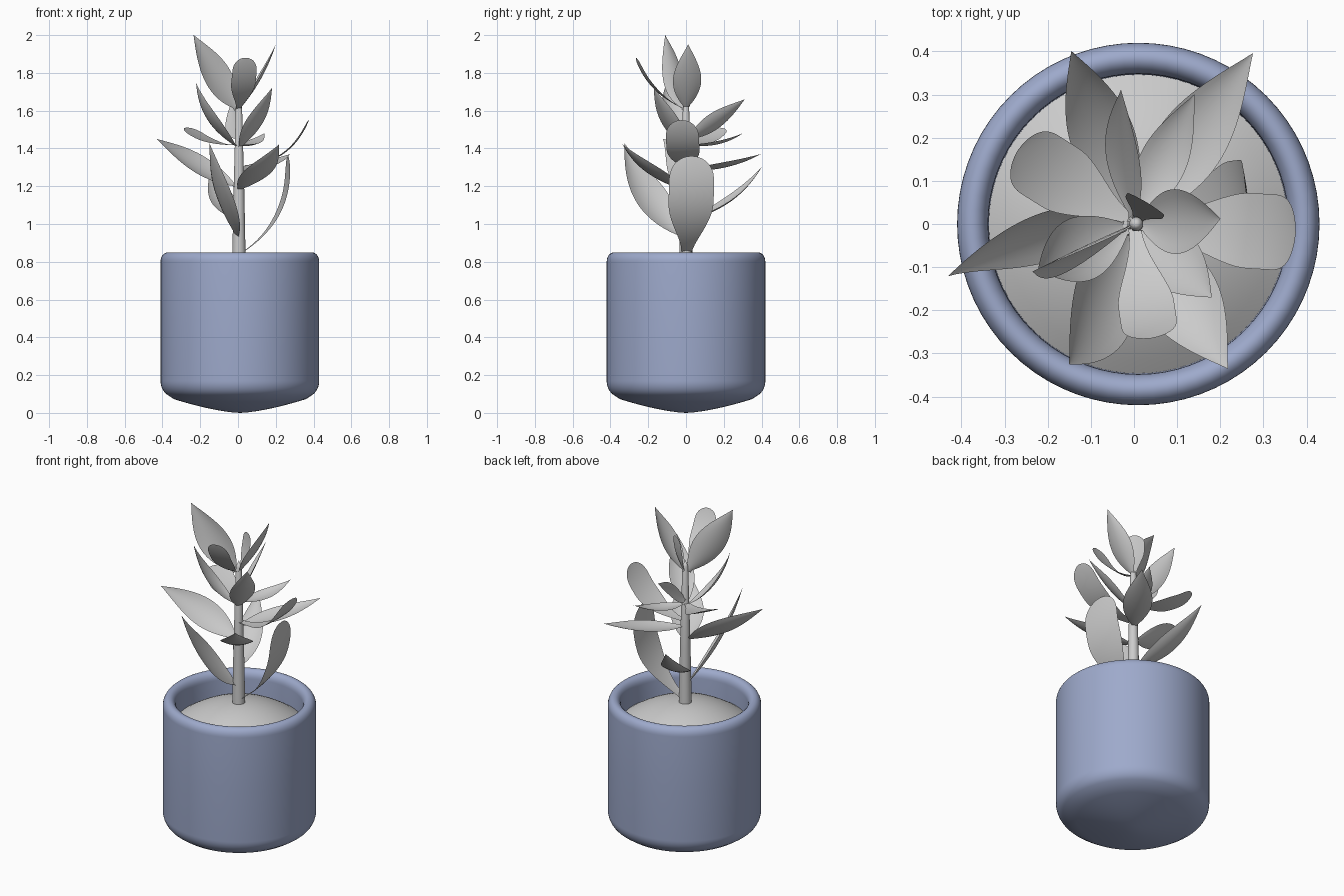
import bpy, bmesh, math
from mathutils import Vector

if "Cube" in bpy.data.objects:
    bpy.data.objects.remove(bpy.data.objects["Cube"])


def material(name, rgb):
    m = bpy.data.materials.new(name)
    m.diffuse_color = (*rgb, 1)
    m.use_nodes = True
    m.node_tree.nodes["Principled BSDF"].inputs["Base Color"].default_value = m.diffuse_color
    return m


GREY = material("plant grey", (0.60, 0.60, 0.60))
BLUE = material("pot blue grey", (0.34, 0.40, 0.60))


def finish(name, bm, mat, recalc=True):
    if recalc:
        bmesh.ops.recalc_face_normals(bm, faces=bm.faces)
    me = bpy.data.meshes.new(name)
    bm.to_mesh(me)
    bm.free()
    me.materials.append(mat)
    for p in me.polygons:
        p.use_smooth = True
    ob = bpy.data.objects.new(name, me)
    bpy.context.collection.objects.link(ob)
    return ob


def lathe(name, profile, mat, cx=0.01, n=72):
    bm = bmesh.new()
    vs = [bm.verts.new((cx + r, 0, z)) for r, z in profile]
    es = [bm.edges.new(p) for p in zip(vs, vs[1:])]
    bmesh.ops.spin(bm, geom=vs + es, cent=(cx, 0, 0), axis=(0, 0, 1),
                   angle=2 * math.pi, steps=n)
    bmesh.ops.remove_doubles(bm, verts=bm.verts, dist=1e-4)
    return finish(name, bm, mat)


def arc(cx, cz, rx, rz, start, end, n=8):
    angles = [math.radians(start + (end - start) * i / n) for i in range(n + 1)]
    return [(cx + rx * math.cos(a), cz + rz * math.sin(a)) for a in angles]


# Pot with a shallow bulging base and a rolled rim
base = [(0.35 * i / 8, 0.073 * (i / 8) ** 1.5) for i in range(9)]
corner = arc(0.35, 0.17, 0.07, 0.085, -60, 0)
rim = arc(0.384, 0.80, 0.036, 0.049, 0, 180, 14)
lathe("pot", base + corner + [(0.42, 0.5)] + rim + [(0.345, 0.62)], BLUE)

# Domed soil
lathe("soil", [(0.347 * i / 10, 0.822 - 0.122 * (i / 10) ** 2) for i in range(11)], GREY)

# Tapered stem
lathe("stem", [(0.036, 0.78), (0.029, 1.15), (0.016, 1.64), (0, 1.675)],
      GREY, cx=0.005, n=20)


def leaf_width(t, rounded):
    if rounded:
        s = min(1, t / 0.6)
        w = 0.22 + 0.78 * s * s * (3 - 2 * s)
        if t > 0.78:
            w *= math.sqrt(max(0, 1 - ((t - 0.78) / 0.22) ** 2.6))
        return w
    w = math.sin(math.pi * t ** 0.85) if t < 1 else 0
    return max(w, 0.22 * (1 - t))


def leaf(name, base_z, x, y, z, width, bow, shape="pointed", roll=0, side=0):
    """Leaf from the stem at base_z to the tip, bowed outward and down."""
    rounded = shape == "rounded"
    out = Vector((x, y, 0)).normalized()
    s = Vector((out.y, -out.x, 0))
    b, e = out * 0.01 + Vector((0, 0, base_z)), Vector((x, y, z))
    reach, rise = (x * x + y * y) ** 0.5, z - base_z
    c = (b + e) / 2 + (out * rise - Vector((0, 0, reach))).normalized() * 2 * bow
    c += s * 2 * side
    rows, cols = 24, 8
    a = math.radians(roll)
    cup = 0.04 if rounded else 0.24
    bm = bmesh.new()
    grid = []
    for i in range(rows + 1):
        t = i / rows
        if rounded:
            t = 1 - (1 - t) ** 1.6     # denser rows at the round tip
        p = b * (1 - t) ** 2 + c * 2 * t * (1 - t) + e * t * t
        d = ((c - b) * (1 - t) + (e - c) * t).normalized()
        flat = (s - d * s.dot(d)).normalized()
        n = flat.cross(d)
        across = flat * math.cos(a) + n * math.sin(a)
        up = across.cross(d)
        h = max(leaf_width(t, rounded) * width / 2, 0.0008)
        row = []
        for j in range(cols + 1):
            u = 2 * j / cols - 1
            row.append(bm.verts.new(p + across * u * h + up * (cup * h * u * u)))
        grid.append(row)
    for r0, r1 in zip(grid, grid[1:]):
        for j in range(cols):
            bm.faces.new((r0[j], r0[j + 1], r1[j + 1], r1[j]))
    return finish(name, bm, GREY, recalc=False)


# Lower leaves: base height, tip x y z, width, bow, shape, roll, side bend
lower = [
    (0.84, 0.265, 0.03, 1.36, 0.24, 0.09, "rounded"),
    (0.93, -0.15, -0.325, 1.425, 0.20, 0.048, "pointed", 35),
    (1.02, -0.145, 0.40, 1.30, 0.15, 0.05),
    (1.20, -0.43, -0.12, 1.45, 0.16, 0.01, "pointed", 45, 0.04),
    (1.18, 0.217, -0.335, 1.42, 0.18, 0.035),
    (1.28, 0.275, 0.395, 1.37, 0.16, 0.025),
    (1.31, 0.375, -0.022, 1.55, 0.175, 0.075, "rounded"),
]
# Upper leaves
upper = [
    (1.42, -0.27, 0.17, 1.51, 0.16, 0.03, "rounded"),
    (1.42, 0.14, 0.30, 1.48, 0.11, 0.03),
    (1.45, -0.03, 0.31, 1.66, 0.12, 0.012, "pointed", 50),
    (1.40, 0.18, -0.17, 1.72, 0.14, 0.02),
    (1.41, -0.222, -0.105, 1.745, 0.15, 0.045),
    (1.61, 0.04, -0.265, 1.88, 0.13, 0.04, "rounded"),
    (1.61, 0.03, 0.05, 1.83, 0.10, 0.01, "rounded"),
    (1.61, 0.20, 0.012, 1.95, 0.15, 0.02),
    (1.61, -0.235, -0.11, 2.0, 0.17, 0.01, "pointed", 80),
]
for k, args in enumerate(lower + upper):
    leaf(f"leaf_{k + 1:02d}", *args)
